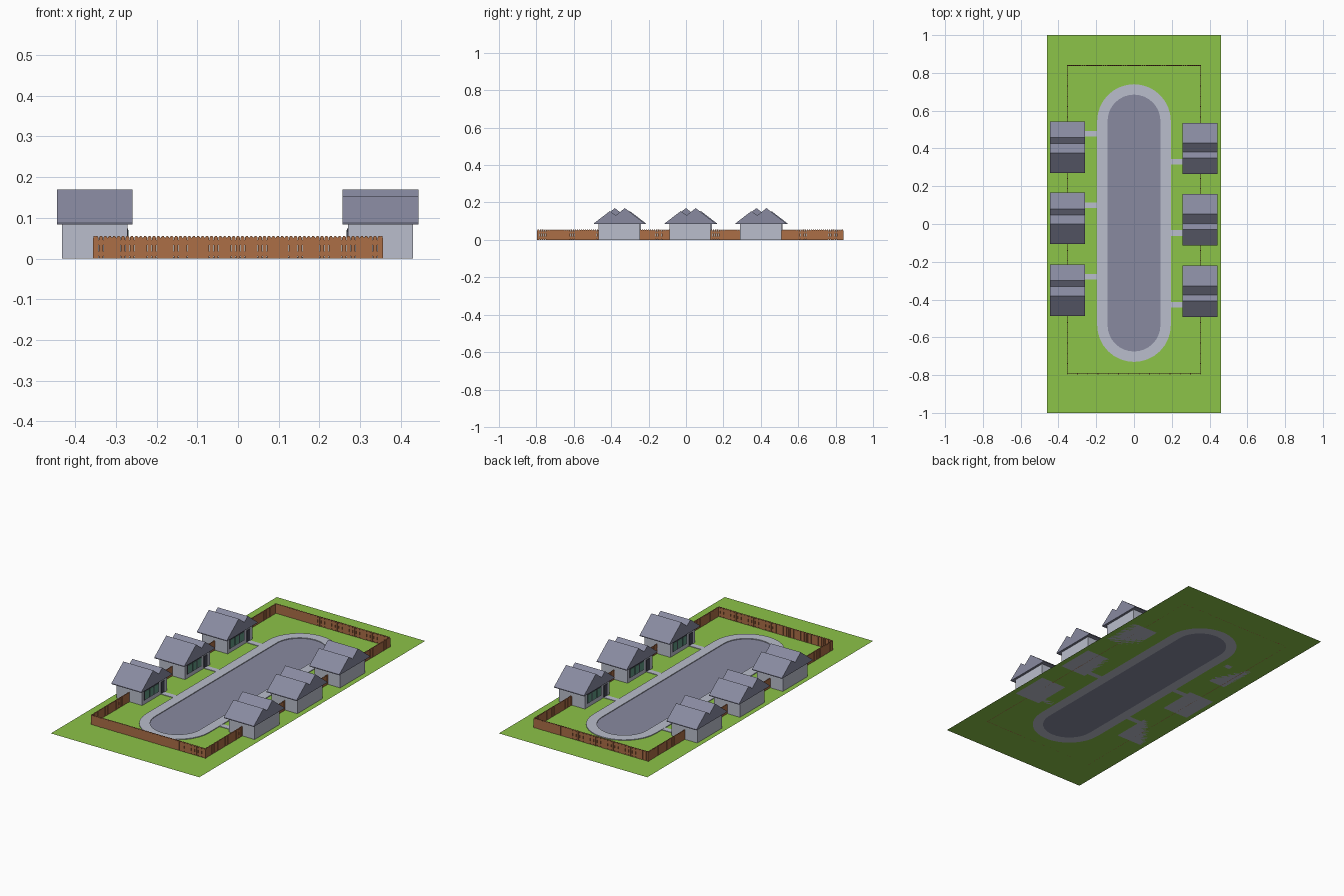
import bpy, bmesh, math
from mathutils import Matrix

if "Cube" in bpy.data.objects:
    bpy.data.objects.remove(bpy.data.objects["Cube"])


def material(name, r, g, b):
    m = bpy.data.materials.new(name)
    lin = [((c / 255 + 0.055) / 1.055) ** 2.4 for c in (r, g, b)]
    m.diffuse_color = (*lin, 1)
    m.use_nodes = True
    m.node_tree.nodes["Principled BSDF"].inputs["Base Color"].default_value = m.diffuse_color
    return m


GRASS = material("grass green", 140, 195, 72)
PALE = material("pale grey", 186, 190, 204)
SLATE = material("slate grey", 136, 138, 160)
WOOD = material("fence brown", 172, 110, 70)
GLASS = material("window green", 95, 150, 130)
DARK = material("door dark grey", 70, 72, 84)


def mesh_from(bm, name, mat):
    bmesh.ops.recalc_face_normals(bm, faces=bm.faces)
    me = bpy.data.meshes.new(name)
    bm.to_mesh(me)
    bm.free()
    me.materials.append(mat)
    return me


def place(me, name, loc=(0, 0, 0), rot=0):
    ob = bpy.data.objects.new(name, me)
    ob.location = loc
    ob.rotation_euler.z = rot
    bpy.context.collection.objects.link(ob)
    return ob


def box(bm, x0, x1, y0, y1, z0, z1):
    mat = Matrix.Translation(((x0 + x1) / 2, (y0 + y1) / 2, (z0 + z1) / 2)) @ \
        Matrix.Diagonal((x1 - x0, y1 - y0, z1 - z0, 1))
    bmesh.ops.create_cube(bm, size=1, matrix=mat)


def boxes(name, mat, dims):
    bm = bmesh.new()
    for d in dims:
        box(bm, *d)
    return mesh_from(bm, name, mat)


def prism(bm, pts, vec):
    """Extrude a closed outline along vec."""
    f = bm.faces.new([bm.verts.new(p) for p in pts])
    ext = bmesh.ops.extrude_face_region(bm, geom=[f])["geom"]
    bmesh.ops.translate(bm, vec=vec, verts=[v for v in ext if isinstance(v, bmesh.types.BMVert)])


def stadium(r, z=0.0, half=0.54, cy=0.005, n=16):
    pts = []
    for end in (0, 1):
        for i in range(n + 1):
            a = math.pi * (end + i / n)
            pts.append((r * math.cos(a), cy + (half if end == 0 else -half) + r * math.sin(a), z))
    return pts


def loop(bm, pts):
    vs = [bm.verts.new(p) for p in pts]
    return vs, [bm.edges.new((vs[i], vs[i - 1])) for i in range(len(vs))]


# lawn with an opening for the street
bm = bmesh.new()
_, outer = loop(bm, [(-0.46, -1, 0), (0.46, -1, 0), (0.46, 1, 0), (-0.46, 1, 0)])
_, inner = loop(bm, stadium(0.195))
bmesh.ops.triangle_fill(bm, edges=outer + inner, use_beauty=True, normal=(0, 0, 1))
for f in bm.faces:
    f.normal_update()
    if f.normal.z < 0:
        f.normal_flip()
me = bpy.data.meshes.new("lawn")
bm.to_mesh(me)
bm.free()
me.materials.append(GRASS)
place(me, "lawn")

# road surface
bm = bmesh.new()
bm.faces.new([bm.verts.new(p) for p in stadium(0.14)])
me = bpy.data.meshes.new("road")
bm.to_mesh(me)
bm.free()
me.materials.append(SLATE)
place(me, "road")

# raised pavement ring around the road
bm = bmesh.new()
rings = [loop(bm, stadium(r, z))[0] for r, z in
         ((0.14, 0), (0.14, 0.004), (0.195, 0.004), (0.195, 0))]
for k in range(4):
    a, b = rings[k], rings[(k + 1) % 4]
    for i in range(len(a)):
        bm.faces.new((a[i - 1], a[i], b[i], b[i - 1]))
place(mesh_from(bm, "pavement", PALE), "pavement")

# house parts, front facing -x
walls = boxes("house_walls", PALE, [(-0.08, 0.08, -0.11, 0.11, 0, 0.086)])
bm = bmesh.new()
profile = [(-0.136, 0.084), (0.136, 0.084), (0.136, 0.088), (0.03, 0.17),
           (-0.0185, 0.131), (-0.05, 0.154), (-0.136, 0.088)]
prism(bm, [(-0.093, y, z) for y, z in profile], (0.186, 0, 0))
roof = mesh_from(bm, "house_roof", SLATE)
door = boxes("front_door", DARK, [(-0.083, -0.079, -0.085, -0.055, 0.004, 0.068)])
panes = boxes("front_windows", GLASS, [(-0.083, -0.079, y, y + 0.034, 0.026, 0.07)
                                       for y in (-0.03, 0.012, 0.054)])
frame = boxes("window_frame", DARK, [(-0.082, -0.079, -0.034, 0.092, 0.022, 0.074)])
path = boxes("garden_path", PALE, [(-0.16, -0.08, -0.085, -0.055, 0, 0.003)])

for side, rot, ys in (("right", 0, (0.4, 0.022, -0.357)),
                      ("left", math.pi, (0.407, 0.03, -0.35))):
    x = 0.35 if side == "right" else -0.352
    for i, y in enumerate(ys):
        for part in (walls, roof, door, panes, frame, path):
            place(part, f"{side}_{part.name}_{i + 1}", (x, y, 0), rot)


# picket fence runs, built along +x with a rail and posts between panels
def fence(name, length, loc, rot):
    bm = bmesh.new()
    panels = round(length / 0.0542)
    pw = length / panels
    w = pw / 5
    for p in range(panels):
        for k in range(5):
            x0 = p * pw + k * w + 0.0004
            x1 = x0 + w - 0.0008
            c = w * 0.25
            prism(bm, [(x0, -0.0015, 0), (x1, -0.0015, 0), (x1, -0.0015, 0.051),
                       (x1 - c, -0.0015, 0.055), (x0 + c, -0.0015, 0.055),
                       (x0, -0.0015, 0.051)], (0, 0.003, 0))
    for z in (0.012, 0.04):
        box(bm, 0, length, -0.001, 0.001, z - 0.006, z + 0.006)
    for p in range(panels + 1):
        box(bm, p * pw - 0.002, p * pw + 0.002, -0.003, 0.003, 0, 0.05)
    place(mesh_from(bm, name, WOOD), name, loc, rot)


X, Y0, Y1 = 0.353, -0.793, 0.839
fence("front_fence", 2 * X, (-X, Y0, 0), 0)
fence("back_fence", 2 * X, (-X, Y1, 0), 0)
fence("left_fence", Y1 - Y0, (-X, Y0, 0), math.pi / 2)
fence("right_fence", Y1 - Y0, (X, Y0, 0), math.pi / 2)
